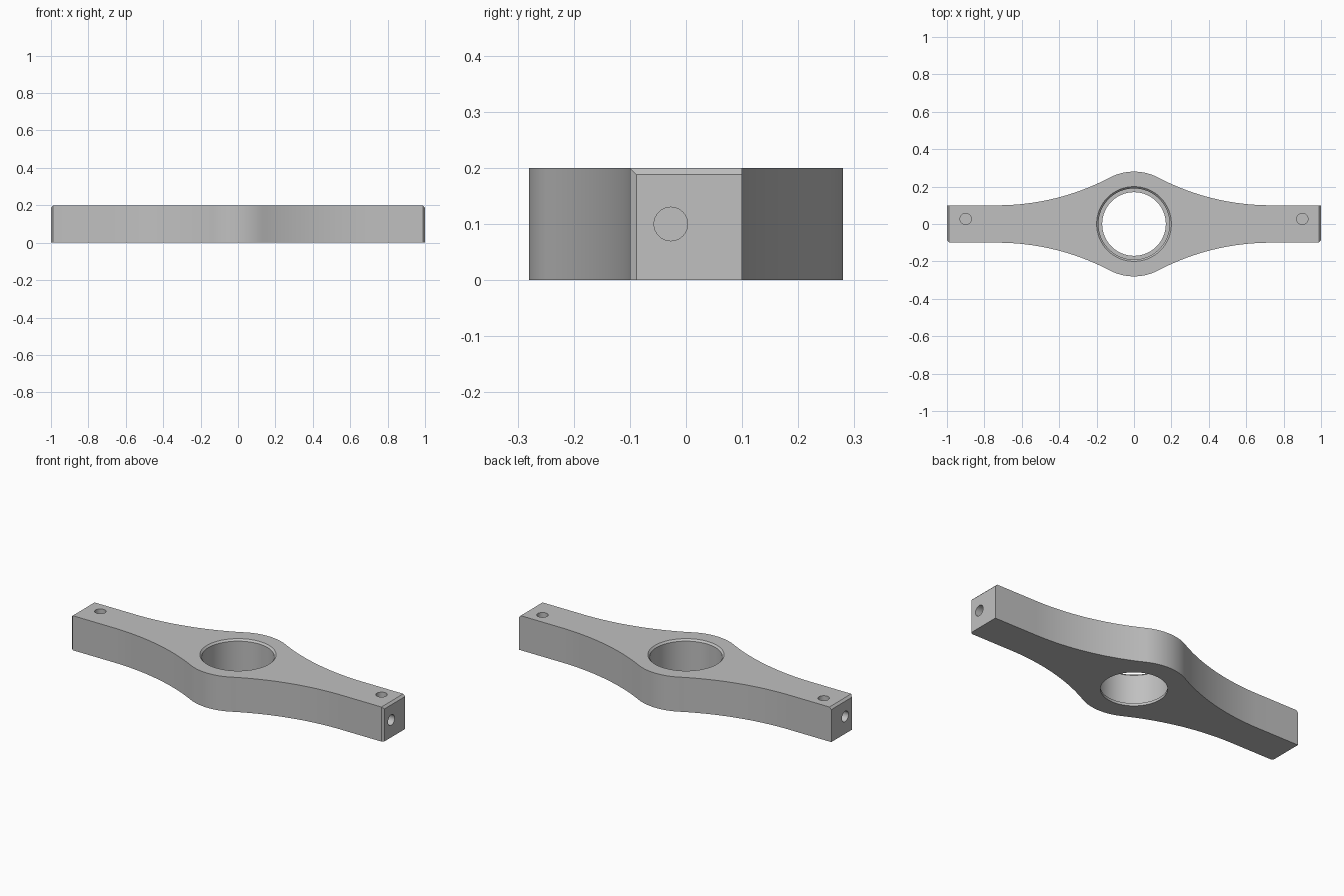
import bpy, bmesh, math
from mathutils import Matrix, Vector

cube = bpy.data.objects.get("Cube")
if cube:
    bpy.data.objects.remove(cube, do_unlink=True)

HEIGHT, HALF, CHAMFER = 0.2, 0.1, 0.012
HUB_R, TANGENT_X = 0.28, 0.73

steel = bpy.data.materials.new("grey steel")
steel.use_nodes = True
colour = (0.53, 0.53, 0.53, 1)
steel.diffuse_color = colour
steel.node_tree.nodes["Principled BSDF"].inputs["Base Color"].default_value = colour


def add_object(name, bm):
    bmesh.ops.recalc_face_normals(bm, faces=bm.faces)
    mesh = bpy.data.meshes.new(name)
    bm.to_mesh(mesh)
    bm.free()
    mesh.materials.append(steel)
    obj = bpy.data.objects.new(name, mesh)
    bpy.context.collection.objects.link(obj)
    return obj


def turned_cutter(name, rings, segments, matrix=Matrix()):
    """Solid of revolution about z from (radius, z) rings."""
    bm = bmesh.new()
    loops = []
    for r, z in rings:
        angles = [2 * math.pi * i / segments for i in range(segments)]
        loops.append([bm.verts.new((r * math.cos(a), r * math.sin(a), z)) for a in angles])
    for low, high in zip(loops, loops[1:]):
        for i in range(segments):
            j = (i + 1) % segments
            bm.faces.new((low[i], low[j], high[j], high[i]))
    bm.faces.new(loops[0])
    bm.faces.new(loops[-1])
    bm.transform(matrix)
    obj = add_object(name, bm)
    obj.hide_render = True
    return obj


# Quarter outline: convex hub arc flowing into a large concave arc, then straight
fillet_r = (TANGENT_X ** 2 + HALF ** 2 - HUB_R ** 2) / (2 * (HUB_R - HALF))
sweep = math.atan2(TANGENT_X, HALF + fillet_r)
quarter = []
for i in range(13):
    a = sweep * i / 12
    quarter.append((HUB_R * math.sin(a), HUB_R * math.cos(a)))
for i in range(1, 25):
    a = sweep * (1 - i / 24)
    quarter.append((TANGENT_X - fillet_r * math.sin(a),
                    HALF + fillet_r - fillet_r * math.cos(a)))
quarter.append((1, HALF))
right_half = quarter + [(x, -y) for x, y in reversed(quarter)]
outline = right_half + [(-x, y) for x, y in reversed(right_half[1:-1])]

# Body, extruded, with the end edges chamfered on the top and the front
bm = bmesh.new()
base = bm.faces.new([bm.verts.new((x, y, 0)) for x, y in outline])
walls = bmesh.ops.extrude_face_region(bm, geom=[base])
top = [v for v in walls["geom"] if isinstance(v, bmesh.types.BMVert)]
bmesh.ops.translate(bm, verts=top, vec=(0, 0, HEIGHT))
for side in (1, -1):
    for point, normal in (((side, 0, HEIGHT - CHAMFER), (side, 0, 1)),
                          ((side, CHAMFER - HALF, 0), (side, -1, 0))):
        bmesh.ops.bisect_plane(bm, geom=bm.verts[:] + bm.edges[:] + bm.faces[:],
                               plane_co=point, plane_no=Vector(normal).normalized(),
                               clear_outer=True)
        bmesh.ops.holes_fill(bm, edges=[e for e in bm.edges if e.is_boundary], sides=0)
body = add_object("wrench_body", bm)

# Stepped centre bore with a chamfered rim and a thin lower lip
cutters = [turned_cutter("bore_cutter", [(0.17, -0.1), (0.17, 0.015), (0.19, 0.015),
                                         (0.19, 0.19), (0.21, 0.21)], 96)]

# Blind holes in the top and in both ends
for side, label in ((1, "left"), (-1, "right")):
    cutters.append(turned_cutter(label + "_top_hole_cutter", [(0.03, -0.12), (0.03, 0.1)], 32,
                                 Matrix.Translation((side * 0.9, 0.027, HEIGHT))))
    turn = Matrix.Rotation(side * math.pi / 2, 4, "Y")
    cutters.append(turned_cutter(label + "_end_hole_cutter", [(0.03, -0.15), (0.03, 0.1)], 32,
                                 Matrix.Translation((side, -0.027, HEIGHT / 2)) @ turn))

bpy.ops.object.select_all(action="DESELECT")
body.select_set(True)
bpy.context.view_layer.objects.active = body
for cutter in cutters:
    mod = body.modifiers.new(cutter.name, "BOOLEAN")
    mod.operation = "DIFFERENCE"
    mod.solver = "EXACT"
    mod.object = cutter
    bpy.ops.object.modifier_apply(modifier=mod.name)
    bpy.data.objects.remove(cutter, do_unlink=True)

bpy.ops.object.shade_smooth_by_angle(angle=math.radians(25))
